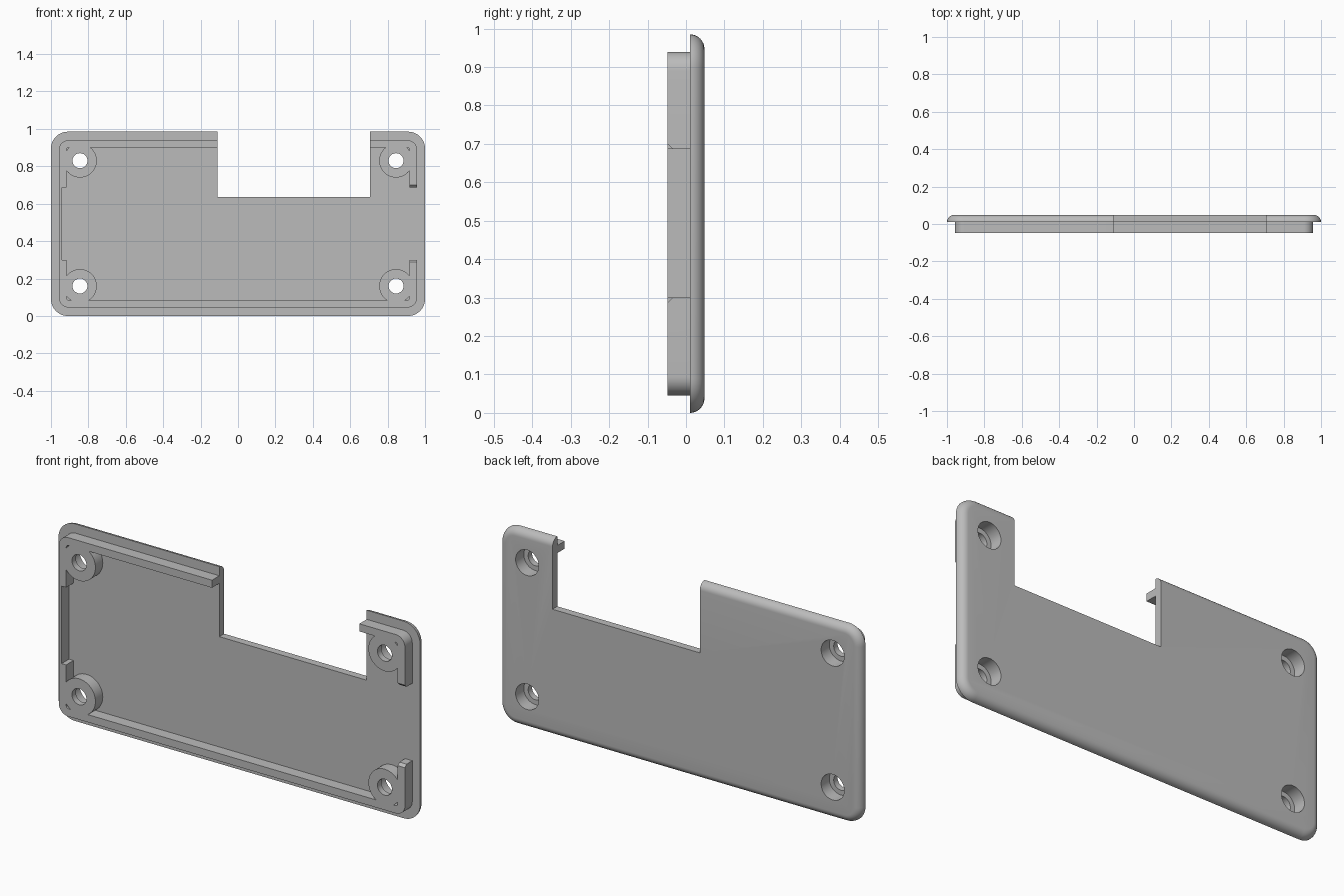
import bpy, bmesh
from math import sin, cos, pi, radians

cube = bpy.data.objects.get("Cube")
if cube:
    bpy.data.objects.remove(cube, do_unlink=True)

FRONT, SEAM, BACK = -0.048, 0.01, 0.048   # lip front, plate front, plate back
TOP = 0.985
MID = TOP / 2

grey = bpy.data.materials.new("plain grey")
grey.use_nodes = True
grey.diffuse_color = (0.5, 0.5, 0.5, 1)
grey.node_tree.nodes["Principled BSDF"].inputs["Base Color"].default_value = (0.5, 0.5, 0.5, 1)


def loft(name, loops):
    """Closed solid skinned through equal-length loops of points."""
    bm = bmesh.new()
    rows = [[bm.verts.new(p) for p in loop] for loop in loops]
    n = len(rows[0])
    for a, b in zip(rows, rows[1:]):
        for i in range(n):
            j = (i + 1) % n
            bm.faces.new((a[i], a[j], b[j], b[i]))
    bm.faces.new(rows[0][::-1])
    bm.faces.new(rows[-1])
    bmesh.ops.recalc_face_normals(bm, faces=bm.faces)
    mesh = bpy.data.meshes.new(name)
    bm.to_mesh(mesh)
    bm.free()
    mesh.materials.append(grey)
    ob = bpy.data.objects.new(name, mesh)
    bpy.context.collection.objects.link(ob)
    return ob


def rounded(hx, hz, r, y, steps=10):
    """Rounded rectangle centred on the plate, at depth y."""
    pts = []
    for k, (sx, sz) in enumerate(((1, 1), (-1, 1), (-1, -1), (1, -1))):
        for i in range(steps + 1):
            a = (k + i / steps) * pi / 2
            pts.append((sx * (hx - r) + r * cos(a), y, MID + sz * (hz - r) + r * sin(a)))
    return pts


def cylinder(name, x, z, r, y0, y1, n=48):
    ring = [(x + r * cos(2 * pi * i / n), z + r * sin(2 * pi * i / n)) for i in range(n)]
    return loft(name, [[(px, y, pz) for px, pz in ring] for y in (y0, y1)])


def prism_x(name, x0, x1, yz):
    return loft(name, [[(x, y, z) for y, z in yz] for x in (x0, x1)])


def combine(ob, other, operation):
    """Apply a boolean and discard the helper."""
    other.hide_render = True
    mod = ob.modifiers.new(operation, "BOOLEAN")
    mod.operation, mod.solver, mod.object = operation, "EXACT", other
    graph = bpy.context.evaluated_depsgraph_get()
    mesh = bpy.data.meshes.new_from_object(ob.evaluated_get(graph))
    ob.modifiers.clear()
    ob.data = mesh
    bpy.data.objects.remove(other, do_unlink=True)


# Plate with a rounded back edge
R = BACK - SEAM
loops = []
for i in range(9):
    a = i / 8 * pi / 2
    inset = R * (1 - cos(a))
    loops.append(rounded(1 - inset, MID - inset, 0.09 - inset, SEAM + R * sin(a)))
cover = loft("cover_plate", loops)

# Locating lip around the inside
lip = loft("lip", [rounded(0.957, 0.447, 0.05, y) for y in (FRONT, 0.025)])
combine(lip, loft("lip_core", [rounded(0.917, 0.409, 0.015, y) for y in (-0.1, 0.1)]), "DIFFERENCE")

# Side openings: thinned wall on one side, chamfered gap on the other
LOW, HIGH, C = 0.30, 0.687, 0.013
combine(lip, prism_x("thinning", -0.942, -0.89,
        [(-0.1, LOW), (0.1, LOW), (0.1, HIGH), (-0.1, HIGH)]), "DIFFERENCE")
combine(lip, prism_x("side_gap", 0.89, 1.0,
        [(FRONT - C, LOW - 2 * C), (FRONT + C, LOW), (0.1, LOW),
         (0.1, HIGH), (FRONT + C, HIGH), (FRONT - C, HIGH + 2 * C)]), "DIFFERENCE")

# Screw bosses flush with the lip
corners = [(x, z) for x in (-0.845, 0.845) for z in (0.16, 0.83)]
for x, z in corners:
    combine(lip, cylinder("boss", x, z, 0.09, FRONT, 0.025), "UNION")
combine(cover, lip, "UNION")

# Screw holes with counterbores from the back
for x, z in corners:
    combine(cover, cylinder("screw_hole", x, z, 0.04, -0.1, 0.1), "DIFFERENCE")
    combine(cover, cylinder("counterbore", x, z, 0.064, -0.017, 0.1), "DIFFERENCE")

# Notch in the top edge
combine(cover, prism_x("notch", -0.11, 0.705,
        [(-0.2, 0.635), (0.2, 0.635), (0.2, 1.2), (-0.2, 1.2)]), "DIFFERENCE")

bpy.ops.object.select_all(action="DESELECT")
cover.select_set(True)
bpy.context.view_layer.objects.active = cover
bpy.ops.object.shade_smooth_by_angle(angle=radians(30))
